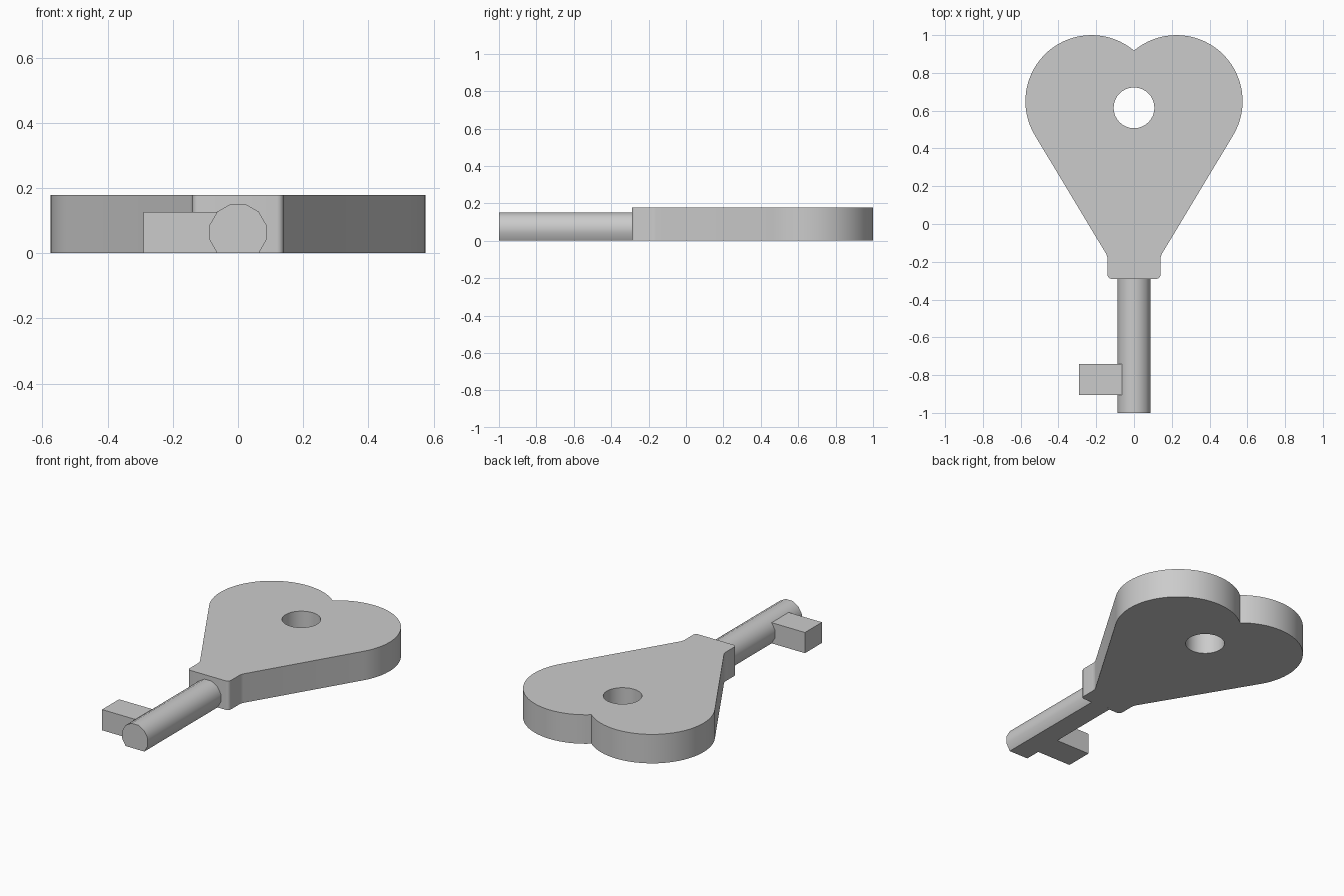
import bpy, bmesh, math
from mathutils import Vector, Matrix

if "Cube" in bpy.data.objects:
    bpy.data.objects.remove(bpy.data.objects["Cube"])

metal = bpy.data.materials.new("grey_metal")
metal.use_nodes = True
metal.diffuse_color = (0.6, 0.6, 0.6, 1)
metal.node_tree.nodes["Principled BSDF"].inputs["Base Color"].default_value = (0.6, 0.6, 0.6, 1)


def arc(cx, cy, r, start, end, steps):
    """Points along a circular arc, angles in degrees."""
    angles = [math.radians(start + (end - start) * i / steps) for i in range(steps + 1)]
    return [(cx + r * math.cos(a), cy + r * math.sin(a)) for a in angles]


def extrude_loops(name, loops, depth, matrix=Matrix()):
    """Fill closed outlines (inner ones become holes) and extrude along local z."""
    bm = bmesh.new()
    edges = []
    for loop in loops:
        verts = [bm.verts.new((x, y, 0)) for x, y in loop]
        edges += [bm.edges.new((v, verts[i - 1])) for i, v in enumerate(verts)]
    bmesh.ops.triangle_fill(bm, edges=edges, use_beauty=True)
    ext = bmesh.ops.extrude_face_region(bm, geom=bm.faces[:])
    top = [g for g in ext["geom"] if isinstance(g, bmesh.types.BMVert)]
    bmesh.ops.translate(bm, verts=top, vec=Vector((0, 0, depth)))
    bmesh.ops.transform(bm, matrix=matrix, verts=bm.verts[:])
    bmesh.ops.recalc_face_normals(bm, faces=bm.faces[:])
    mesh = bpy.data.meshes.new(name)
    bm.to_mesh(mesh)
    bm.free()
    mesh.materials.append(metal)
    obj = bpy.data.objects.new(name, mesh)
    bpy.context.collection.objects.link(obj)
    bpy.ops.object.select_all(action="DESELECT")
    obj.select_set(True)
    bpy.context.view_layer.objects.active = obj
    bpy.ops.object.shade_smooth_by_angle(angle=math.radians(35))
    return obj


# Heart-shaped handle with collar and round hole
half = arc(0.12, -0.27, 0.02, -90, 0, 4)            # rounded collar corner
half += [(0.14, -0.19), (0.142, -0.172), (0.147, -0.159)]
cleft = math.degrees(math.acos(-0.225 / 0.35))
half += arc(0.225, 0.65, 0.35, -31, cleft, 32)      # lobe up to the cleft
outline = half + [(-x, y) for x, y in reversed(half[:-1])]
hole = arc(0, 0.615, 0.108, 0, 360, 32)[:-1]
extrude_loops("heart_handle", [outline, hole], 0.178)

# Twelve-sided shaft with a flattened underside
section = arc(0, 0.0636, 0.09, -45, 225, 9)
stand = Matrix.Translation((0, -0.28, 0)) @ Matrix.Rotation(math.pi / 2, 4, "X")
extrude_loops("shaft", [section], 0.72, stand)

# Key bit
extrude_loops("key_bit", [[(-0.29, -0.905), (-0.06, -0.905), (-0.06, -0.74), (-0.29, -0.74)]], 0.127)
